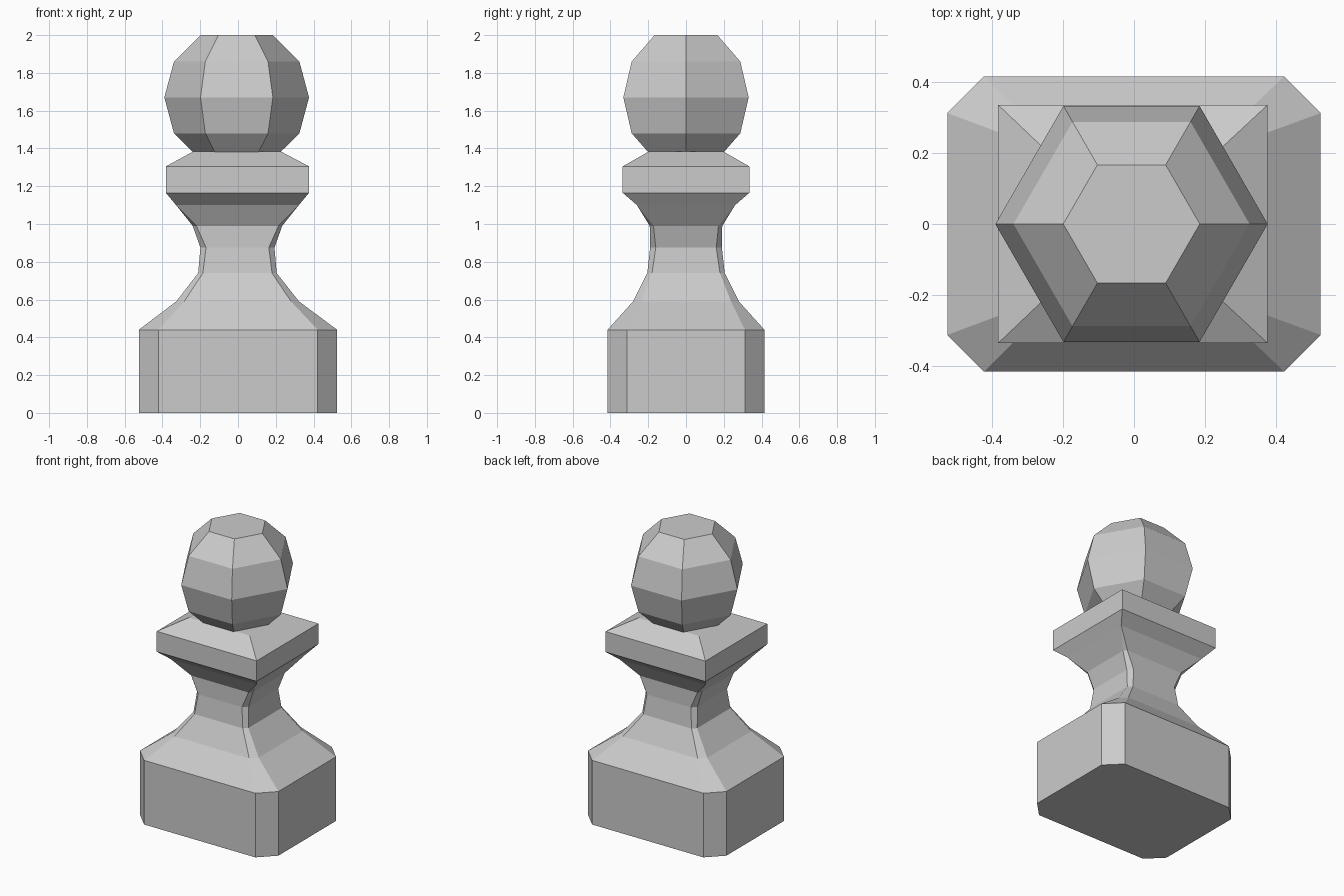
import bpy, bmesh
from math import cos, sin, tau

if "Cube" in bpy.data.objects:
    bpy.data.objects.remove(bpy.data.objects["Cube"])


def loft(name, rings):
    """Skin a stack of equal-count rings, cap both ends, flat shaded."""
    bm = bmesh.new()
    loops = [[bm.verts.new(p) for p in ring] for ring in rings]
    n = len(loops[0])
    for lo, hi in zip(loops, loops[1:]):
        for i in range(n):
            j = (i + 1) % n
            bm.faces.new((lo[i], lo[j], hi[j], hi[i]))
    bm.faces.new(loops[0][::-1])
    bm.faces.new(loops[-1])
    # rings without a chamfer collapse to four corners
    bmesh.ops.remove_doubles(bm, verts=bm.verts, dist=0.0005)
    bmesh.ops.recalc_face_normals(bm, faces=bm.faces)
    mesh = bpy.data.meshes.new(name)
    bm.to_mesh(mesh)
    bm.free()
    obj = bpy.data.objects.new(name, mesh)
    bpy.context.collection.objects.link(obj)
    return obj


def chamfered(z, hx, hy, c, ox=0.0):
    """Rectangle with cut corners, counter-clockwise."""
    pts = [(hx, -hy + c), (hx, hy - c), (hx - c, hy), (-hx + c, hy),
           (-hx, hy - c), (-hx, -hy + c), (-hx + c, -hy), (hx - c, -hy)]
    return [(x + ox, y, z) for x, y in pts]


def hexagon(z, r, ox):
    return [(ox + r * cos(tau * i / 6), r * sin(tau * i / 6), z) for i in range(6)]


# body: block base, sloped shoulder, narrow neck and square collar
# (height, half width, half depth, corner cut)
body_profile = [
    (0.00, 0.525, 0.415, 0.103, 0),
    (0.44, 0.525, 0.415, 0.103, 0),
    (0.59, 0.325, 0.280, 0.042, -0.002),
    (0.74, 0.208, 0.205, 0.025, -0.003),
    (0.875, 0.196, 0.190, 0.030, -0.003),
    (0.99, 0.237, 0.192, 0.020, -0.003),
    (1.10, 0.325, 0.260, 0, -0.003),
    (1.165, 0.379, 0.335, 0, -0.003),
    (1.305, 0.379, 0.335, 0, -0.003),
    (1.385, 0.230, 0.195, 0, -0.005),
]
loft("body", [chamfered(*row) for row in body_profile])

# head: six-sided faceted ball
head_profile = [(1.34, 0.19), (1.48, 0.332), (1.67, 0.383), (1.86, 0.332), (2.0, 0.192)]
loft("head", [hexagon(z, r, -0.007) for z, r in head_profile])
